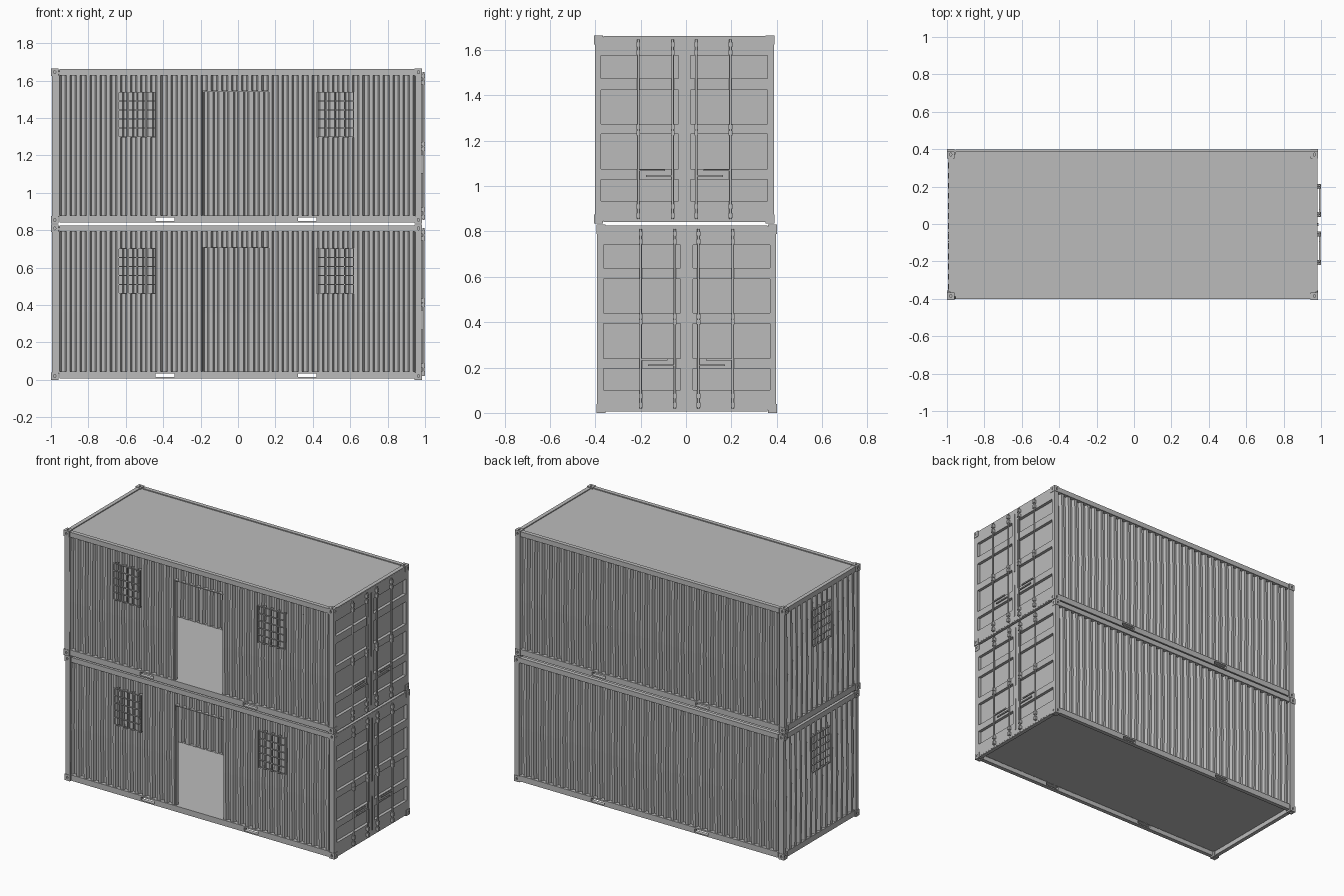
import bpy, bmesh, math
from mathutils import Matrix, Vector

cube = bpy.data.objects.get("Cube")
if cube:
    bpy.data.objects.remove(cube, do_unlink=True)

grey = bpy.data.materials.new("plain grey")
grey.use_nodes = True
grey.diffuse_color = (0.5, 0.5, 0.5, 1)
grey.node_tree.nodes["Principled BSDF"].inputs["Base Color"].default_value = (0.5, 0.5, 0.5, 1)

X0, X1, HALF, H = -0.995, 0.985, 0.397, 0.83
CAST = 0.04
STACK = {"lower": (0, 0.003, 0), "upper": (0, -0.007, 0.835)}


def box(bm, x0, x1, y0, y1, z0, z1, mat=Matrix()):
    size = Matrix.Diagonal((x1 - x0, y1 - y0, z1 - z0, 1))
    mid = Matrix.Translation(((x0 + x1) / 2, (y0 + y1) / 2, (z0 + z1) / 2))
    bmesh.ops.create_cube(bm, size=1, matrix=mat @ mid @ size)


def rod(bm, x, y, z0, z1, r):
    bmesh.ops.create_cone(bm, cap_ends=True, segments=10, radius1=r, radius2=r,
                          depth=z1 - z0, matrix=Matrix.Translation((x, y, (z0 + z1) / 2)))


def finish(name, bm, thickness=0, smooth=False):
    """Place one copy of the part on each storey."""
    mesh = bpy.data.meshes.new(name)
    bm.to_mesh(mesh)
    bm.free()
    mesh.materials.append(grey)
    if smooth:
        mesh.polygons.foreach_set("use_smooth", [True] * len(mesh.polygons))
        mesh.set_sharp_from_angle(angle=math.radians(40))
    made = []
    for storey, offset in STACK.items():
        ob = bpy.data.objects.new(storey + "_" + name, mesh)
        ob.location = offset
        bpy.context.collection.objects.link(ob)
        if thickness:
            mod = ob.modifiers.new("thickness", 'SOLIDIFY')
            mod.thickness = thickness
            mod.offset = -1
        made.append(ob)
    return made


# Corrugated walls, drawn as a front wall and turned into place
PITCH, DEPTH, BEND = 0.054, 0.02, 0.36


def ridge(u):
    t = (u / PITCH) % 1
    if t < 0.35:
        return 0
    if t < 0.5:
        return DEPTH * (t - 0.35) / 0.15
    return DEPTH if t < 0.85 else DEPTH * (1 - t) / 0.15


def bulge(z):
    return 0.006 * max(0, 1 - abs(z - BEND) / 0.4)


def wall(name, u0, u1, dist, turn, holes=()):
    bm = bmesh.new()
    us, zs = {u0, u1}, {0.035, BEND, 0.8}
    for k in range(math.floor(u0 / PITCH), math.ceil(u1 / PITCH) + 1):
        us.update(u for u in ((k + t) * PITCH for t in (0, 0.35, 0.5, 0.85)) if u0 < u < u1)
    for a, b, c, d in holes:
        us.update((a, b))
        zs.update((c, d))
    us, zs = sorted(us), sorted(zs)
    grid = [[bm.verts.new((u, ridge(u) - dist - bulge(z), z)) for z in zs] for u in us]
    for i in range(len(us) - 1):
        for j in range(len(zs) - 1):
            um, zm = (us[i] + us[i + 1]) / 2, (zs[j] + zs[j + 1]) / 2
            if not any(a < um < b and c < zm < d for a, b, c, d in holes):
                bm.faces.new((grid[i][j], grid[i + 1][j], grid[i + 1][j + 1], grid[i][j + 1]))
    bm.transform(Matrix.Rotation(math.radians(turn), 4, 'Z'))
    finish(name, bm, 0.004)


def window(name, u0, dist, turn):
    """Barred opening with a slim surround."""
    bm = bmesh.new()
    mat = Matrix.Rotation(math.radians(turn), 4, 'Z')
    u1, z0, z1, w = u0 + 0.2, 0.46, 0.705, 0.005
    for i in range(5):
        u = u0 + i * (u1 - u0 - w) / 4
        box(bm, u, u + w, -dist, -dist + 0.012, z0, z1, mat)
    for j in range(6):
        z = z0 + j * (z1 - z0 - w) / 5
        box(bm, u0, u1, -dist + 0.001, -dist + 0.011, z, z + w, mat)
    finish(name, bm)


WIN = (0.46, 0.705)
wall("front_wall", X0 + 0.03, X1 - 0.03, 0.387, 0,
     [(-0.64, -0.44, *WIN), (0.42, 0.62, *WIN), (-0.19, 0.17, 0.035, 0.71)])
wall("back_wall", 0.03 - X1, -X0 - 0.03, 0.387, 180)
wall("left_end_wall", -0.37, 0.37, -X0 - 0.006, -90, [(-0.1, 0.1, *WIN)])
window("front_window_bars_a", -0.64, 0.393, 0)
window("front_window_bars_b", 0.42, 0.393, 0)
window("end_window_bars", -0.1, -X0 - 0.001, -90)

# Slim door surround
bm = bmesh.new()
for x in (-0.19, 0.165):
    box(bm, x, x + 0.005, -0.39, -0.366, 0.04, 0.71)
box(bm, -0.19, 0.17, -0.39, -0.366, 0.705, 0.711)
finish("doorway_frame", bm)

# Floor and roof
bm = bmesh.new()
box(bm, X0 + 0.02, X1 - 0.02, -0.38, 0.38, 0.036, 0.042)
finish("floor", bm)
bm = bmesh.new()
box(bm, X0 + 0.015, X1 - 0.015, -0.38, 0.38, 0.812, 0.82)
finish("roof", bm)

# Frame: posts, top rails, bottom rails with lifting slots
bm = bmesh.new()
for s in (-1, 1):
    outer, inner = s * (HALF - 0.002), s * 0.368
    y0, y1 = min(outer, inner), max(outer, inner)
    box(bm, X0, X0 + 0.036, y0, y1, CAST, H - CAST)
    box(bm, X1 - 0.036, X1 - 0.003, y0, y1, CAST, H - CAST)
    box(bm, X0 + CAST, X1 - CAST, y0, y1, 0.793, 0.826)
    box(bm, X0 + CAST, X1 - CAST, y0, y1, 0.006, 0.014)
    box(bm, X0 + CAST, X1 - CAST, y0, y1, 0.034, 0.044)
    for a, b in ((X0 + CAST, -0.44), (-0.34, 0.32), (0.42, X1 - CAST)):
        box(bm, a, b, y0, y1, 0.014, 0.034)
for x in (X0 + 0.002, X1 - 0.03):
    box(bm, x, x + 0.026, CAST - HALF, HALF - CAST, 0.793, 0.826)
    box(bm, x, x + 0.026, CAST - HALF, HALF - CAST, 0.006, 0.044)
finish("frame", bm)

# Corner castings with oval holes on their outer sides
bm, cut = bmesh.new(), bmesh.new()
XC = (X0 - 0.005 + X1) / 2
HX = (X1 - X0 + 0.005) / 2
for sx in (-1, 1):
    for sy in (-1, 1):
        for sz in (-1, 1):
            corner = Vector((XC + sx * HX, sy * (HALF + 0.001), H / 2 + sz * H / 2))
            sign = Vector((sx, sy, sz))
            mid = corner - sign * CAST / 2
            half = Vector((CAST, CAST, CAST)) / 2
            lo, hi = mid - half, mid + half
            box(bm, lo.x, hi.x, lo.y, hi.y, lo.z, hi.z)
            for axis in range(3):
                at = mid.copy()
                at[axis] = corner[axis]
                normal = Vector([float(i == axis) for i in range(3)])
                turn = normal.to_track_quat('Z', 'Y').to_matrix().to_4x4()
                oval = Matrix.Diagonal((0.006, 0.0085, 1, 1))
                bmesh.ops.create_cone(cut, cap_ends=True, segments=14, radius1=1, radius2=1,
                                      depth=0.018, matrix=Matrix.Translation(at) @ turn @ oval)
cut_mesh = bpy.data.meshes.new("hole_cutter")
cut.to_mesh(cut_mesh)
cut.free()
for ob in finish("corner_castings", bm):
    cutter = bpy.data.objects.new("hole_cutter", cut_mesh)
    bpy.context.collection.objects.link(cutter)
    cutter.location = ob.location
    cutter.hide_render = True
    cutter.display_type = 'WIRE'
    mod = ob.modifiers.new("holes", 'BOOLEAN')
    mod.object = cutter
    mod.operation = 'DIFFERENCE'
    bpy.context.view_layer.update()
    result = bpy.data.meshes.new_from_object(ob.evaluated_get(bpy.context.evaluated_depsgraph_get()))
    ob.modifiers.clear()
    ob.data = result
    bpy.data.objects.remove(cutter, do_unlink=True)

# End doors with sunken bevelled panels
bm = bmesh.new()
ys = [-0.394, -0.367, -0.027, 0.027, 0.367, 0.394]
zs = [0.012, 0.1, 0.195, 0.24, 0.395, 0.44, 0.59, 0.64, 0.74, 0.822]
grid = [[bm.verts.new((X1 - 0.003, y, z)) for z in zs] for y in ys]
panels = []
for i in range(len(ys) - 1):
    for j in range(len(zs) - 1):
        f = bm.faces.new((grid[i][j], grid[i + 1][j], grid[i + 1][j + 1], grid[i][j + 1]))
        if i % 2 and j % 2:
            panels.append(f)
bmesh.ops.inset_individual(bm, faces=panels, thickness=0.014, depth=0, use_even_offset=True)
for v in {v for f in panels for v in f.verts}:
    v.co.x -= 0.02
finish("end_doors", bm, 0.003)

# Locking rods, their brackets and handles
bm = bmesh.new()
for y in (-0.203, -0.052, 0.052, 0.203):
    rod(bm, 0.991, y, 0.02, 0.812, 0.0055)
    for z in (0.035, 0.075, 0.4, 0.425, 0.755, 0.79):
        box(bm, 0.982, 1.0, y - 0.008, y + 0.008, z - 0.011, z + 0.011)
finish("locking_rods", bm, smooth=True)
bm = bmesh.new()
for s in (-1, 1):
    for a, b, z in ((0.085, 0.203, 0.235), (0.052, 0.17, 0.21)):
        box(bm, 0.988, 0.996, min(s * a, s * b), max(s * a, s * b), z - 0.004, z + 0.004)
finish("door_handles", bm)
bm = bmesh.new()
for a, b in ((0.045, 0.27), (0.37, 0.79)):
    box(bm, 0.98, 0.987, -0.003, 0.003, a, b)
finish("door_seal", bm)
